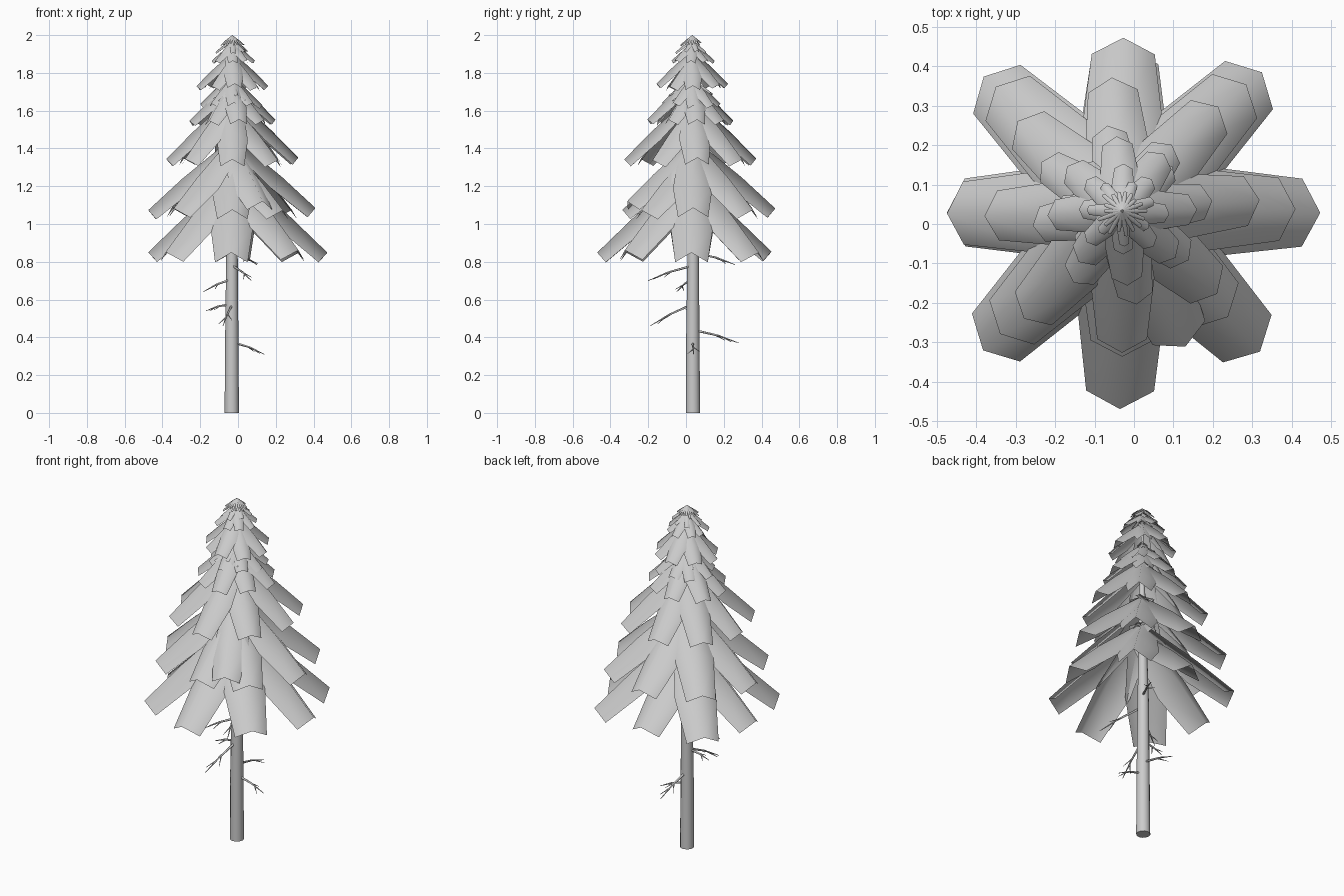
import bpy, bmesh, math, random
from mathutils import Vector

if "Cube" in bpy.data.objects:
    bpy.data.objects.remove(bpy.data.objects["Cube"])

random.seed(4)
CX, CY = -0.03, 0.033
UP = Vector((0, 0, 1))


def finish(name, bm):
    me = bpy.data.meshes.new(name)
    bm.to_mesh(me)
    bm.free()
    for p in me.polygons:
        p.use_smooth = len(p.vertices) == 4
    ob = bpy.data.objects.new(name, me)
    bpy.context.collection.objects.link(ob)
    return ob


def tube(bm, pts, radii, sides):
    rings = []
    for i, p in enumerate(pts):
        a, b = Vector(pts[max(i - 1, 0)]), Vector(pts[min(i + 1, len(pts) - 1)])
        q = UP.rotation_difference(b - a)
        rings.append([bm.verts.new(Vector(p) + q @ Vector((
            radii[i] * math.cos(t * math.tau / sides),
            radii[i] * math.sin(t * math.tau / sides), 0))) for t in range(sides)])
    for r0, r1 in zip(rings, rings[1:]):
        for t in range(sides):
            u = (t + 1) % sides
            bm.faces.new((r0[t], r0[u], r1[u], r1[t]))
    return rings


def bough(bm, ang, r, z_tip, slope, w):
    # drooping strip, folded along its ridge
    out = Vector((math.cos(ang), math.sin(ang), 0))
    side = Vector((-math.sin(ang), math.cos(ang), 0))
    tip = Vector((CX, CY, z_tip)) + out * r
    base = Vector((CX, CY, z_tip + slope * r))
    down = (out * -slope - UP).normalized()
    rows = []
    for s, k, lift in ((0, .6, 0), (.58, 1, .02), (1, .77, 0)):
        c = base.lerp(tip, s) - down * lift * r
        rows.append([bm.verts.new(c + side * k * w + down * k * w * .8),
                     bm.verts.new(c),
                     bm.verts.new(c - side * k * w + down * k * w * .8)])
    for a, b in zip(rows, rows[1:]):
        for i in range(2):
            bm.faces.new((a[i], b[i], b[i + 1], a[i + 1]))


# trunk, with closed flat foot
bm = bmesh.new()
rings = tube(bm, [(-.033, .037, 0), (-.033, .036, .4), (-.032, .038, .8),
                  (-.03, .033, 1.4), (CX, CY, 1.96)], [.038, .035, .031, .018, .003], 12)
bm.faces.new(rings[0][::-1])
for v in rings[0]:
    v.co.z = 0
finish("trunk", bm)

# bough tiers: tip height, slope, half width, angle jitter, start angle, radii
tiers = [
    (.855, .90, .112, 1, 0, [.503, .50, .42, .49, .445, .50, .503, .50]),
    (1.08, .86, .104, 1, 0, [.44, .45, .44, .45, .445, .44, .37, .38]),
    (1.345, .95, .082, 3, 2, [.35, .36, .34, .35, .35, .37, .36, .32]),
    (1.55, .95, .058, 4, 10, [.23, .21, .22, .24, .23, .22, .24, .21]),
    (1.635, .95, .042, 4, 0, [.16, .17, .15, .16, .17, .15, .16, .15]),
    (1.735, .95, .050, 4, 5, [.19, .18, .19, .18, .19, .17, .19, .18]),
    (1.87, .85, .030, 4, 0, [.12, .11, .12, .12, .11, .12, .11, .12]),
    (1.91, .80, .016, 4, 20, [.085, .08, .085, .09, .08, .09, .08]),
]
for n, (z, slope, w, jit, start, radii) in enumerate(tiers):
    bm = bmesh.new()
    for i, r in enumerate(radii):
        a = math.radians(start + random.uniform(-jit, jit)) + i * math.tau / len(radii)
        bough(bm, a, r, z + random.uniform(-.008, .008), slope, w)
    if n == 1:  # one extra bough towards front right
        bough(bm, math.radians(-65), .38, z + .04, slope, .095)
    finish("bough_tier_%d" % (n + 1), bm)

# star of narrow needles at the crown
bm = bmesh.new()
for i in range(18):
    r = random.uniform(.045, .068)
    bough(bm, i * math.tau / 18, r, 2.0 - .8 * r, .8, .006)
finish("crown_needles", bm)

# small sprigs between upper tiers
bm = bmesh.new()
for i in range(8):
    bough(bm, i * math.tau / 8 + random.uniform(-.2, .2), random.uniform(.07, .13),
          random.uniform(1.65, 1.70), .6, .012)
finish("sprigs", bm)

# bare twigs: base height and tip, each with a small fork
bm = bmesh.new()
for zb, tip in [(.375, (.14, .04, .31)), (.575, (-.08, -.19, .46)),
                (.44, (-.03, .28, .37)), (.575, (-.17, .03, .54)),
                (.71, (-.185, -.05, .64)), (.78, (.07, -.20, .70)),
                (.85, (.10, .26, .785))]:
    a, b = Vector((-.03, .035, zb)), Vector(tip)
    m = a.lerp(b, .55) + UP * .008
    tube(bm, [a, m, b], [.007, .005, .0015], 5)
    d = b - a
    s = Vector((-d.y, d.x, 0)).normalized()
    for k, f in ((.035, .5), (-.03, .65)):
        p = a.lerp(b, f) + UP * .006
        tube(bm, [p, p + d * .2 + s * k - UP * .012], [.004, .001], 5)
finish("bare_twigs", bm)
